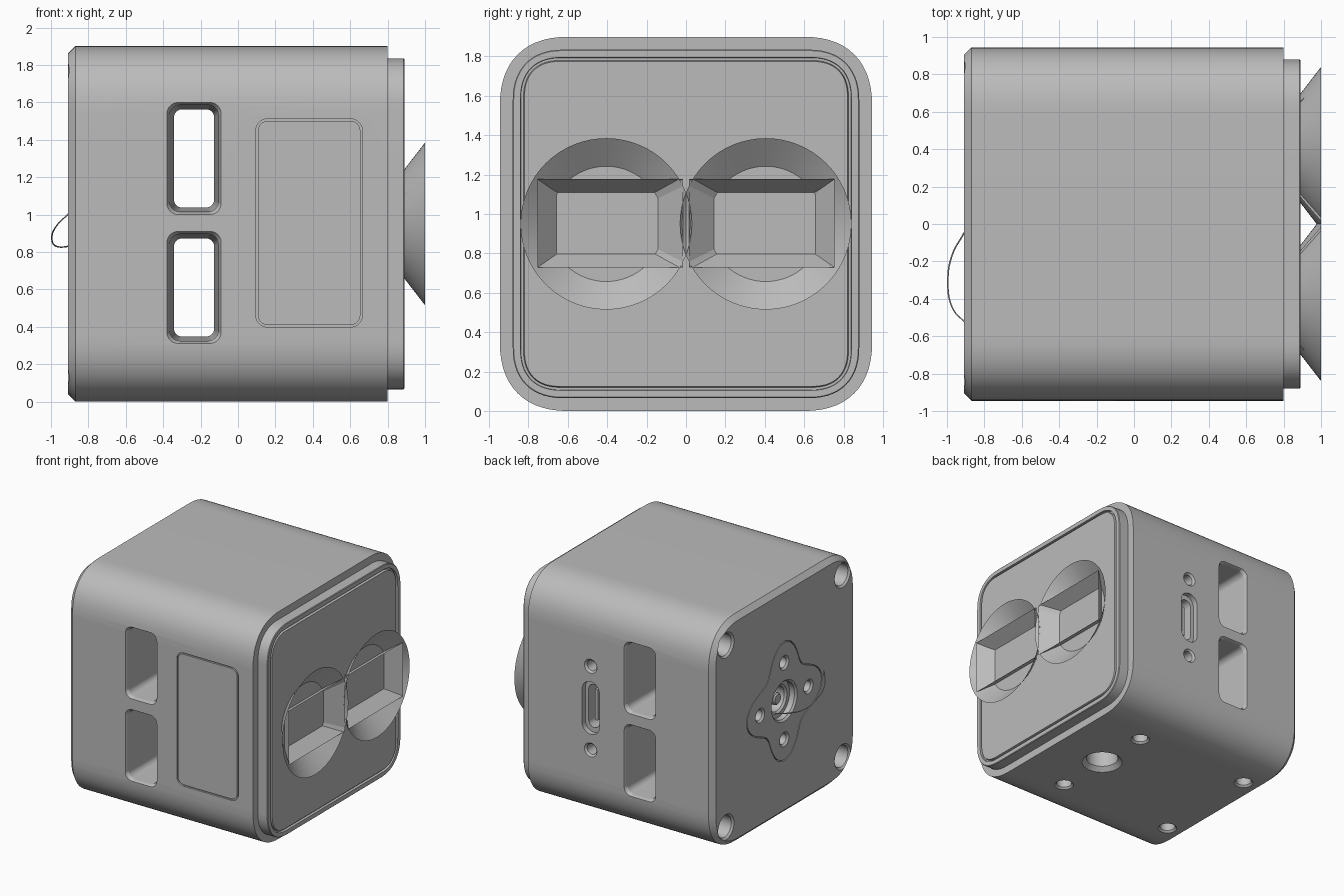
import bpy, bmesh, math
from mathutils import Vector

cube = bpy.data.objects.get("Cube")
if cube:
    bpy.data.objects.remove(cube, do_unlink=True)

grey = bpy.data.materials.new("neutral grey")
grey.use_nodes = True
COLOUR = (0.5, 0.5, 0.5, 1)
grey.diffuse_color = COLOUR
grey.node_tree.nodes["Principled BSDF"].inputs["Base Color"].default_value = COLOUR

MID = 0.95  # height of the body axis
AXES = {"x": lambda u, v, d: (d, u, v),
        "y": lambda u, v, d: (u, d, v),
        "z": lambda u, v, d: (u, v, d)}


def rounded(w, h, r, power=2.0, n=10):
    """Rounded rectangle outline from its half sizes; w = h = r is a circle."""
    pts = []
    for q in range(4):
        for i in range(n + 1):
            a = math.pi / 2 * (q + i / n)
            c, s = math.cos(a), math.sin(a)
            sx = 1 if q in (0, 3) else -1
            sy = 1 if q < 2 else -1
            pts.append((sx * (w - r + r * abs(c) ** (2 / power)),
                        sy * (h - r + r * abs(s) ** (2 / power))))
    return pts


def petal(grow=0.0):
    """Four-lobed outline of the rear mount."""
    pts = []
    for i in range(64):
        a = math.tau * i / 64
        r = 0.41 + 0.085 * math.cos(4 * a) + grow
        pts.append((r * math.cos(a), r * math.sin(a)))
    return pts


def loft(name, axis, centre, rings, ends="capped"):
    """Skin a list of (distance, outline) rings along an axis."""
    bm = bmesh.new()
    place = AXES[axis]
    rows = [[bm.verts.new(place(u + centre[0], v + centre[1], d)) for u, v in outline]
            for d, outline in rings]
    pairs = list(zip(rows, rows[1:]))
    if ends == "cyclic":
        pairs.append((rows[-1], rows[0]))
    for a, b in pairs:
        for i in range(len(a)):
            j = (i + 1) % len(a)
            bm.faces.new((a[i], a[j], b[j], b[i]))
    if ends == "capped":
        bm.faces.new(rows[0])
        bm.faces.new(rows[-1])
    bmesh.ops.remove_doubles(bm, verts=bm.verts, dist=1e-5)
    bmesh.ops.recalc_face_normals(bm, faces=bm.faces)
    mesh = bpy.data.meshes.new(name)
    bm.to_mesh(mesh)
    bm.free()
    mesh.materials.append(grey)
    ob = bpy.data.objects.new(name, mesh)
    bpy.context.collection.objects.link(ob)
    return ob


def activate(ob):
    bpy.ops.object.select_all(action="DESELECT")
    ob.select_set(True)
    bpy.context.view_layer.objects.active = ob


def smooth(ob, angle=30):
    activate(ob)
    bpy.ops.object.shade_smooth_by_angle(angle=math.radians(angle))


def cut(target, cutter):
    cutter.hide_render = True
    activate(target)
    mod = target.modifiers.new("cut", "BOOLEAN")
    mod.operation, mod.solver, mod.object = "DIFFERENCE", "EXACT", cutter
    bpy.ops.object.modifier_apply(modifier=mod.name)
    bpy.data.objects.remove(cutter, do_unlink=True)


# Body with rear chamfer, front step, frame and grooved front panel
def section(w):
    return rounded(w, w + 0.005, 0.36 - (0.945 - w) * 1.4, 2.4, 14)


body = loft("body", "x", (0, MID), [
    (x, section(w)) for x, w in (
        (-0.91, 0.905), (-0.87, 0.945), (0.80, 0.945), (0.80, 0.88), (0.885, 0.88),
        (0.89, 0.875), (0.89, 0.84), (0.87, 0.838), (0.87, 0.825), (0.89, 0.82))])

# Two tapered slots running through the sides
for z in (1.30, 0.61):
    wide, edge, narrow = (rounded(0.145 - i, 0.30 - i, 0.06 - i / 2) for i in (0, 0.015, 0.038))
    cut(body, loft("slot_cutter", "y", (-0.235, z), [
        (-1, wide), (-0.945, wide), (-0.92, edge), (0, narrow),
        (0.92, edge), (0.945, wide), (1, wide)]))


# Thin outline grooves: side panel and rear mount
def groove(axis, centre, outer, inner, outside, inside):
    cut(body, loft("groove_cutter", axis, centre, [
        (outside, outer), (inside, outer), (inside, inner), (outside, inner)], "cyclic"))


groove("y", (0.38, 0.955), rounded(0.285, 0.557, 0.065), rounded(0.274, 0.546, 0.054),
       -1, -0.93)
groove("x", (0, MID), petal(0.004), petal(-0.004), -1, -0.895)


def hole(axis, centre, r, surface, inward, depth, bevel=0.015):
    """Round blind hole with a chamfered mouth."""
    big, small = rounded(r, r, r), rounded(r - bevel, r - bevel, r - bevel)
    cut(body, loft("hole_cutter", axis, centre, [
        (surface - inward * 0.05, big), (surface, big),
        (surface + inward * bevel, small), (surface + inward * depth, small)]))


# Rear face: corner screws, mount screws and stepped connector well
for sy in (-1, 1):
    for sz in (-1, 1):
        hole("x", (sy * 0.77, MID + sz * 0.76), 0.105, -0.91, 1, 0.3)
for u, v in ((0.32, 0), (-0.32, 0), (0, 0.32), (0, -0.32)):
    hole("x", (u, MID + v), 0.06, -0.91, 1, 0.15)
hole("x", (0, MID), 0.17, -0.91, 1, 0.06)
hole("x", (0, MID), 0.12, -0.85, 1, 0.12)

# Side port with two screw holes
pill, inner = rounded(0.08, 0.22, 0.08), rounded(0.05, 0.18, 0.05)
cut(body, loft("port_cutter", "y", (0.22, MID), [
    (1, pill), (0.90, pill), (0.90, inner), (0.75, inner)]))
for dz in (-0.35, 0.35):
    hole("y", (0.22, MID + dz), 0.058, 0.945, -1, 0.15)

# Underside: tripod socket and four screw holes
hole("z", (0.33, 0), 0.16, 0, 1, 0.25, 0.035)
for x in (0.33, -0.74):
    for y in (-0.47, 0.47):
        hole("z", (x, y), 0.075, 0, 1, 0.15)

smooth(body)
body.modifiers.new("weighted normals", "WEIGHTED_NORMAL").keep_sharp = True

# Connector pin and port tongue
smooth(loft("connector_pin", "x", (0, MID), [
    (-0.72, rounded(0.05, 0.05, 0.05)), (-0.84, rounded(0.05, 0.05, 0.05)),
    (-0.85, rounded(0.04, 0.04, 0.04))]))
loft("port_tongue", "y", (0.22, MID), [
    (0.74, rounded(0.015, 0.13, 0.005)), (0.87, rounded(0.015, 0.13, 0.005))])

# Flared round and rectangular view funnels for the two lenses
for side, name in ((-1, "right"), (1, "left")):
    cone = loft(name + "_lens_cone", "x", (side * 0.405, MID), [
        (0.888, rounded(0.29, 0.29, 0.29, n=16)), (1.0, rounded(0.435, 0.435, 0.435, n=16))],
        "open")
    smooth(cone)
    mouth = [(u - side * 0.015, v) for u, v in rounded(0.37, 0.225, 0)]
    loft(name + "_view_frame", "x", (side * 0.40, MID + 0.003), [
        (0.888, rounded(0.255, 0.155, 0)), (1.0, mouth)], "open")

# Thin wire looping out of the connector
curve = bpy.data.curves.new("wire_loop", "CURVE")
curve.dimensions = "3D"
curve.bevel_depth = 0.004
curve.bevel_resolution = 1
path = [(-0.86, 0.05, 0.85), (-0.91, -0.05, 0.83), (-0.97, -0.16, 0.83),
        (-0.995, -0.30, 0.87), (-0.97, -0.45, 0.94), (-0.90, -0.53, 1.01)]
spline = curve.splines.new("BEZIER")
spline.bezier_points.add(len(path) - 1)
for point, co in zip(spline.bezier_points, path):
    point.co = Vector(co)
    point.handle_left_type = point.handle_right_type = "AUTO"
curve.materials.append(grey)
wire = bpy.data.objects.new("wire_loop", curve)
bpy.context.collection.objects.link(wire)
